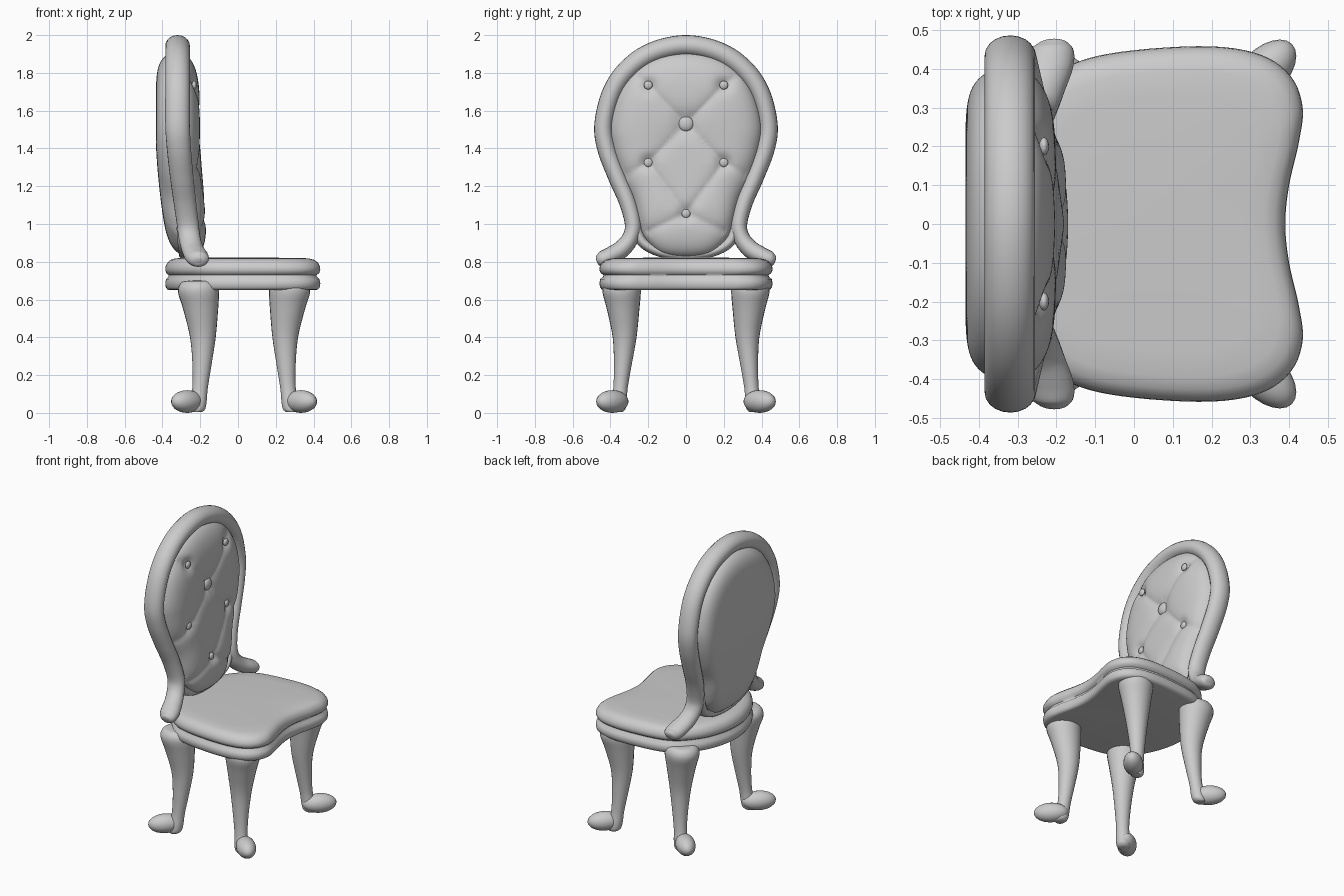
import bpy, math
from mathutils import Vector

if "Cube" in bpy.data.objects:
    bpy.data.objects.remove(bpy.data.objects["Cube"])


def spline(pts, n, closed=False):
    """Catmull-Rom through points of any dimension, n samples per span."""
    out, m = [], len(pts)
    for i in range(m if closed else m - 1):
        idx = [(i + k) % m if closed else min(max(i + k, 0), m - 1) for k in (-1, 0, 1, 2)]
        a, b, c, d = (pts[j] for j in idx)
        for s in range(n):
            t = s / n
            out.append([0.5 * (2 * q + (r - p) * t + (2 * p - 5 * q + 4 * r - w) * t * t
                               + (3 * q - p - 3 * r + w) * t ** 3)
                        for p, q, r, w in zip(a, b, c, d)])
    if not closed:
        out.append(list(pts[-1]))
    return out


def loft(name, rings, angle=60):
    """Skin a list of equal closed rings and cap both ends."""
    n = len(rings[0])
    verts = [v for r in rings for v in r]
    faces = [(i * n + j, i * n + (j + 1) % n, (i + 1) * n + (j + 1) % n, (i + 1) * n + j)
             for i in range(len(rings) - 1) for j in range(n)]
    faces += [tuple(range(n))[::-1], tuple(range((len(rings) - 1) * n, len(rings) * n))]
    return finish(name, verts, faces, angle)


def finish(name, verts, faces, angle=60):
    me = bpy.data.meshes.new(name)
    me.from_pydata(verts, [], faces)
    ob = bpy.data.objects.new(name, me)
    bpy.context.collection.objects.link(ob)
    bpy.context.view_layer.objects.active = ob
    bpy.ops.object.select_all(action='DESELECT')
    ob.select_set(True)
    bpy.ops.object.mode_set(mode='EDIT')
    bpy.ops.mesh.select_all(action='SELECT')
    bpy.ops.mesh.normals_make_consistent(inside=False)
    bpy.ops.object.mode_set(mode='OBJECT')
    bpy.ops.object.shade_smooth_by_angle(angle=math.radians(angle))
    return ob


def ellipsoid(name, loc, size, rot=0):
    bpy.ops.mesh.primitive_uv_sphere_add(segments=24, ring_count=14, location=loc, rotation=(0, 0, rot))
    ob = bpy.context.object
    ob.name = name
    ob.scale = size
    bpy.ops.object.shade_smooth()


def tube(name, ctrl, n=8, seg=20):
    """Sweep an ellipse along (y, z, x, in-plane radius, x radius) points."""
    path = spline(ctrl, n)
    rings = []
    for i, (y, z, x, rn, rx) in enumerate(path):
        a, b = path[max(i - 1, 0)], path[min(i + 1, len(path) - 1)]
        d = Vector((b[0] - a[0], b[1] - a[1])).normalized()
        rings.append([(x + rx * math.cos(t), y - d.y * rn * math.sin(t), z + d.x * rn * math.sin(t))
                      for t in (2 * math.pi * k / seg for k in range(seg))])
    return loft(name, rings)


def mirror_path(half):
    """Half path ending on y = 0, extended to the other side."""
    return half + [(-p[0],) + tuple(p[1:]) for p in half[-2::-1]]


# seat: waisted outline scaled through a grooved two-layer profile
half = [(.40, .1), (.425, .21), (.435, .3), (.405, .38), (.33, .435), (.2, .458), (0, .448),
        (-.14, .42), (-.23, .365), (-.32, .25), (-.37, .12)]
outline = spline([(.39, 0)] + half + [(-.385, 0)] + [(x, -y) for x, y in half[::-1]], 5, True)
profile = [(.42, .65), (.03, .65), (.012, .653), (.003, .665), (0, .685), (.004, .708), (.018, .72),
           (.02, .73), (.006, .74), (0, .757), (.002, .775), (.012, .795), (.03, .81), (.06, .818),
           (.12, .821), (.42, .822)]
loft("seat", [[(x * (1 - i / .43), y * (1 - i / .43), z) for x, y in outline] for i, z in profile])

# cabriole legs with outward toes, front and back mirrored about MID
MID = .032
leg = [(.70, .27, .34, .05), (.695, .271, .34, .085), (.67, .272, .34, .106), (.63, .272, .34, .108),
       (.55, .262, .333, .093), (.4, .25, .325, .068), (.25, .255, .335, .05), (.13, .265, .347, .041),
       (.06, .275, .355, .045), (.02, .28, .36, .042), (.004, .285, .365, .03)]
leg = spline(leg, 4)
for sx, part in ((1, "front"), (-1, "back")):
    for sy, side in ((1, "left"), (-1, "right")):
        X = lambda x: MID + sx * (x - MID)
        loft(f"{part}_leg_{side}", [[(X(x) + r * math.cos(a), sy * y + r * .93 * math.sin(a), z)
                                     for a in (math.tau * k / 24 for k in range(24))]
                                    for z, x, y, r in leg])
        ellipsoid(f"{part}_foot_{side}", (X(.333), sy * .39, .06), (.105, .06, .06),
                  sx * sy * math.pi / 4)

# back frame tube with scrolled lower ends
tube("back_frame", mirror_path([
    (.474, .805, -.205, .006, .008), (.468, .807, -.207, .026, .035), (.445, .813, -.212, .042, .057),
    (.40, .832, -.222, .046, .064), (.34, .868, -.24, .047, .06), (.295, .925, -.256, .044, .058),
    (.28, 1.0, -.266, .044, .058), (.31, 1.12, -.282, .046, .06), (.365, 1.25, -.298, .048, .062),
    (.42, 1.4, -.313, .05, .064), (.435, 1.53, -.32, .05, .065), (.39, 1.7, -.32, .052, .065),
    (.3, 1.825, -.32, .054, .065), (.17, 1.91, -.32, .055, .065), (0, 1.945, -.32, .055, .065)]))

# lower rail closing the frame under the padding
tube("lower_rail", mirror_path([(.265, .98, -.275, .028, .05), (.225, .9, -.27, .028, .05),
                                (.13, .85, -.268, .026, .045), (0, .835, -.268, .025, .045)]))

# padded back: outline shared by the tufted front and the plain rear
CEN = 1.4
hb = [(.13, .845), (.215, .92), (.25, 1.0), (.285, 1.13), (.345, 1.26), (.39, 1.4), (.402, 1.53),
      (.36, 1.69), (.275, 1.81), (.155, 1.885)]
pad_line = spline([(0, .825)] + hb + [(0, 1.91)] + [(-y, z) for y, z in hb[::-1]], 8, True)
buttons = [(.2, 1.735, .023), (-.2, 1.735, .023), (0, 1.53, .04), (.2, 1.325, .023),
           (-.2, 1.325, .023), (0, 1.055, .023)]
folds = [(0, 1.53, .2, 1.735), (0, 1.53, .2, 1.325), (.2, 1.325, 0, 1.055), (.2, 1.735, .29, 1.80),
         (.2, 1.325, .33, 1.25), (0, 1.055, .25, .94)]


def lean(z):
    return .14 * max(0, 1.45 - z) ** 1.5


def tuft(y, z):
    """Depth of the stitched folds and button dimples."""
    y, dent = abs(y), 0
    for y0, z0, y1, z1 in folds:
        a, b = Vector((y0, z0)), Vector((y1, z1))
        t = min(max((Vector((y, z)) - a).dot(b - a) / (b - a).length_squared, 0), 1)
        d = (Vector((y, z)) - a.lerp(b, t)).length
        dent = max(dent, .016 * math.exp(-d / .03))
    dimple = max(math.exp(-((y - abs(by)) ** 2 + (z - bz) ** 2) / (2 * (r * 1.2) ** 2))
                 for by, bz, r in buttons)
    return dent + .022 * dimple


def padding(name, depth, power, tufted):
    n, rows = len(pad_line), 44
    rings = []
    for i in range(rows):
        t = math.sin(math.pi / 2 * (1 - i / rows))
        ring = []
        for py, pz in pad_line:
            y, z = py * t, CEN + (pz - CEN) * t
            h = depth * math.sqrt(max(0, 1 - t ** power))
            if tufted:
                h -= tuft(y, z) * min(1, (1 - t) * 12)
            ring.append((-.32 + lean(z) + h, y, z))
        rings.append(ring)
    loft(name, rings)


padding("tufted_back_pad", .12, 5, True)
padding("rear_back_panel", -.115, 9, False)

# upholstery buttons sunk in the dimples
for i, (y, z, r) in enumerate(buttons):
    ellipsoid(f"back_button_{i + 1}", (-.32 + lean(z) + .12 - tuft(y, z) + .006, y, z), (r * .55, r, r))
